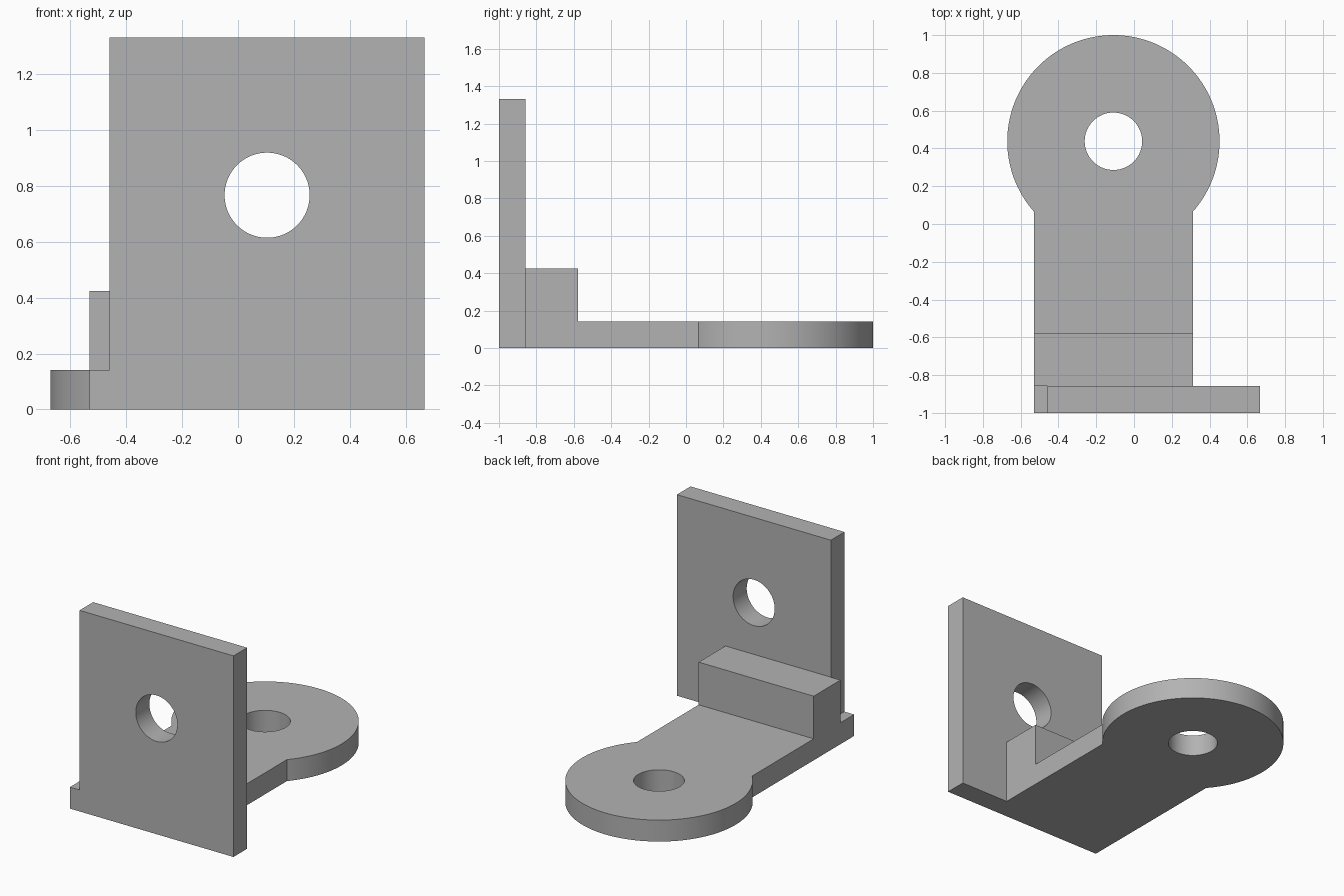
import bpy
import bmesh
from math import radians
from mathutils import Matrix, Vector

cube = bpy.data.objects.get("Cube")
if cube:
    bpy.data.objects.remove(cube, do_unlink=True)

grey = bpy.data.materials.new("plain grey")
grey.use_nodes = True
colour = (0.45, 0.45, 0.45, 1)
grey.diffuse_color = colour
grey.node_tree.nodes["Principled BSDF"].inputs["Base Color"].default_value = colour

THICK = 0.142
WIDTH = (-0.53, 0.312)
FRONT = -1.0
DISC = Vector((-0.109, 0.438, THICK / 2))
PLATE_HOLE = Vector((0.104, FRONT + THICK / 2, 0.766))
DISC_RADIUS, HOLE_RADIUS = 0.562, 0.152


def make_object(name, bm):
    bmesh.ops.recalc_face_normals(bm, faces=bm.faces)
    mesh = bpy.data.meshes.new(name)
    bm.to_mesh(mesh)
    bm.free()
    mesh.materials.append(grey)
    obj = bpy.data.objects.new(name, mesh)
    bpy.context.collection.objects.link(obj)
    return obj


def box(name, x, y, z):
    bm = bmesh.new()
    bmesh.ops.create_cube(bm, size=1)
    for v in bm.verts:
        v.co = [span[0] if c < 0 else span[1] for c, span in zip(v.co, (x, y, z))]
    return make_object(name, bm)


def cylinder(name, centre, radius, depth, tilt=0):
    bm = bmesh.new()
    matrix = Matrix.Translation(centre) @ Matrix.Rotation(radians(tilt), 4, "X")
    bmesh.ops.create_cone(bm, cap_ends=True, segments=128, radius1=radius,
                          radius2=radius, depth=depth, matrix=matrix)
    return make_object(name, bm)


def combine(target, other, operation):
    """Apply a boolean and discard the helper solid."""
    other.hide_render = True
    mod = target.modifiers.new(operation.lower(), "BOOLEAN")
    mod.operation, mod.object, mod.solver = operation, other, "EXACT"
    bpy.context.view_layer.objects.active = target
    bpy.ops.object.modifier_apply(modifier=mod.name)
    bpy.data.objects.remove(other, do_unlink=True)


# Stepped foot, extruded sideways from its side profile
back = FRONT + THICK
profile = [(FRONT, 0), (DISC.y, 0), (DISC.y, THICK), (-0.578, THICK),
           (-0.578, 0.424), (back, 0.424), (back, THICK), (FRONT, THICK)]
bm = bmesh.new()
face = bm.faces.new([bm.verts.new((WIDTH[0], y, z)) for y, z in profile])
side = bmesh.ops.extrude_face_region(bm, geom=[face])["geom"]
bmesh.ops.translate(bm, verts=[g for g in side if isinstance(g, bmesh.types.BMVert)],
                    vec=(WIDTH[1] - WIDTH[0], 0, 0))
bracket = make_object("angle_bracket", bm)

# Upright plate and round end
combine(bracket, box("upright_plate", (-0.459, 0.667), (FRONT, back), (0, 1.33)), "UNION")
combine(bracket, cylinder("round_end", DISC, DISC_RADIUS, THICK), "UNION")

# Bolt holes
combine(bracket, cylinder("disc_hole", DISC, HOLE_RADIUS, THICK * 2), "DIFFERENCE")
combine(bracket, cylinder("plate_hole", PLATE_HOLE, HOLE_RADIUS, THICK * 2, 90), "DIFFERENCE")

# Smooth round walls, sharp edges
bpy.ops.object.select_all(action="DESELECT")
bracket.select_set(True)
bpy.context.view_layer.objects.active = bracket
bpy.ops.object.shade_smooth_by_angle(angle=radians(30))
